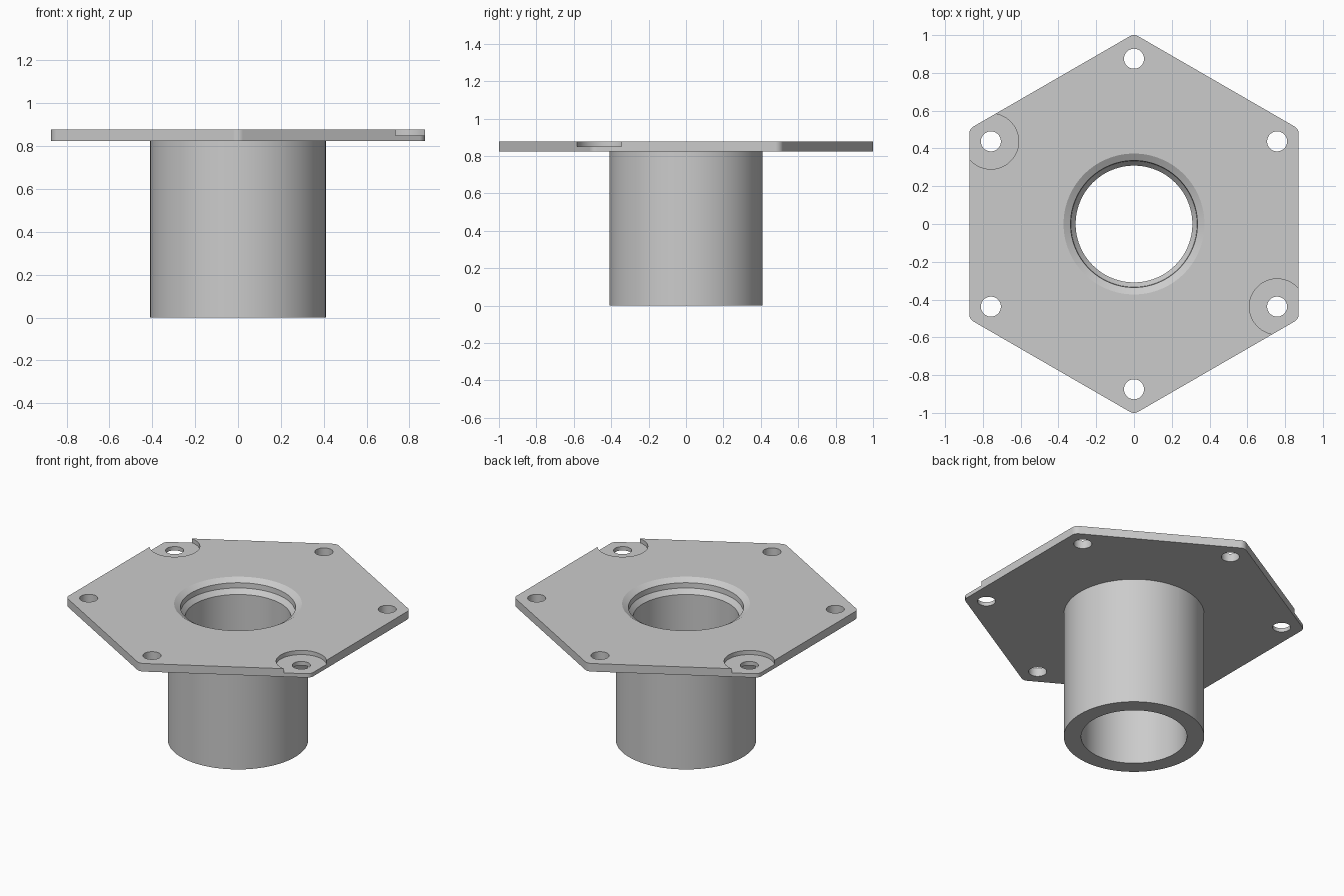
import bpy, bmesh, math
from math import sin, cos, pi, radians

cube = bpy.data.objects.get("Cube")
if cube:
    bpy.data.objects.remove(cube, do_unlink=True)

TOP = 0.877          # upper face of the flange
BOTTOM = 0.825       # lower face of the flange
APOTHEM = 0.872
FILLET = 0.045
HOLE_CIRCLE = 0.875

steel = bpy.data.materials.new("plain_grey")
steel.use_nodes = True
GREY = (0.6, 0.6, 0.6, 1)
steel.diffuse_color = GREY
steel.node_tree.nodes["Principled BSDF"].inputs["Base Color"].default_value = GREY


def make_object(name, bm):
    bmesh.ops.recalc_face_normals(bm, faces=bm.faces)
    mesh = bpy.data.meshes.new(name)
    bm.to_mesh(mesh)
    bm.free()
    mesh.materials.append(steel)
    obj = bpy.data.objects.new(name, mesh)
    bpy.context.collection.objects.link(obj)
    return obj


def lathe(name, profile, center=(0, 0), segments=96):
    """Closed solid turned from (radius, z) pairs listed bottom to top."""
    bm = bmesh.new()
    rings = [[bm.verts.new((center[0] + r * cos(2 * pi * i / segments),
                            center[1] + r * sin(2 * pi * i / segments), z))
              for i in range(segments)] for r, z in profile]
    for low, high in zip(rings, rings[1:]):
        for i in range(segments):
            j = (i + 1) % segments
            bm.faces.new((low[i], low[j], high[j], high[i]))
    bm.faces.new(rings[0])
    bm.faces.new(rings[-1])
    return make_object(name, bm)


def combine(target, tool, operation):
    mod = target.modifiers.new(operation.title(), 'BOOLEAN')
    mod.object, mod.operation, mod.solver = tool, operation, 'EXACT'
    bpy.context.view_layer.objects.active = target
    bpy.ops.object.modifier_apply(modifier=mod.name)
    bpy.data.objects.remove(tool, do_unlink=True)


# Hexagonal flange with rounded corners
bm = bmesh.new()
outline = []
corner_distance = (APOTHEM - FILLET) / cos(pi / 6)
for k in range(6):
    mid = radians(30 + 60 * k)
    for s in range(7):
        a = mid + radians(-30 + 10 * s)
        outline.append(bm.verts.new((corner_distance * cos(mid) + FILLET * cos(a),
                                     corner_distance * sin(mid) + FILLET * sin(a), BOTTOM)))
base = bm.faces.new(outline)
grown = bmesh.ops.extrude_face_region(bm, geom=[base], use_keep_orig=True)
bmesh.ops.translate(bm, vec=(0, 0, TOP - BOTTOM),
                    verts=[v for v in grown["geom"] if isinstance(v, bmesh.types.BMVert)])
flange = make_object("flanged_sleeve", bm)

# Sleeve below the flange
combine(flange, lathe("sleeve", [(0.41, 0), (0.41, 0.85)]), 'UNION')

# Stepped and chamfered bore
bore = [(0.309, -0.1), (0.309, TOP - 0.085), (0.334, TOP - 0.055),
        (0.336, TOP - 0.022), (0.373, TOP), (0.373, 1)]
combine(flange, lathe("bore_cutter", bore), 'DIFFERENCE')

# Bolt holes at the corners, two of them with a wide shallow recess
for k in range(6):
    a = radians(30 + 60 * k)
    spot = (HOLE_CIRCLE * cos(a), HOLE_CIRCLE * sin(a))
    if k in (2, 5):
        combine(flange, lathe("recess_cutter", [(0.147, 0.85), (0.147, 1)], spot), 'DIFFERENCE')
    combine(flange, lathe("hole_cutter", [(0.053, 0.7), (0.053, 1)], spot, 48), 'DIFFERENCE')

# Smooth round walls, crisp edges
bpy.ops.object.select_all(action='DESELECT')
flange.select_set(True)
bpy.context.view_layer.objects.active = flange
bpy.ops.object.shade_smooth_by_angle(angle=radians(25))
weighted = flange.modifiers.new("Weighted Normals", 'WEIGHTED_NORMAL')
weighted.keep_sharp = True
